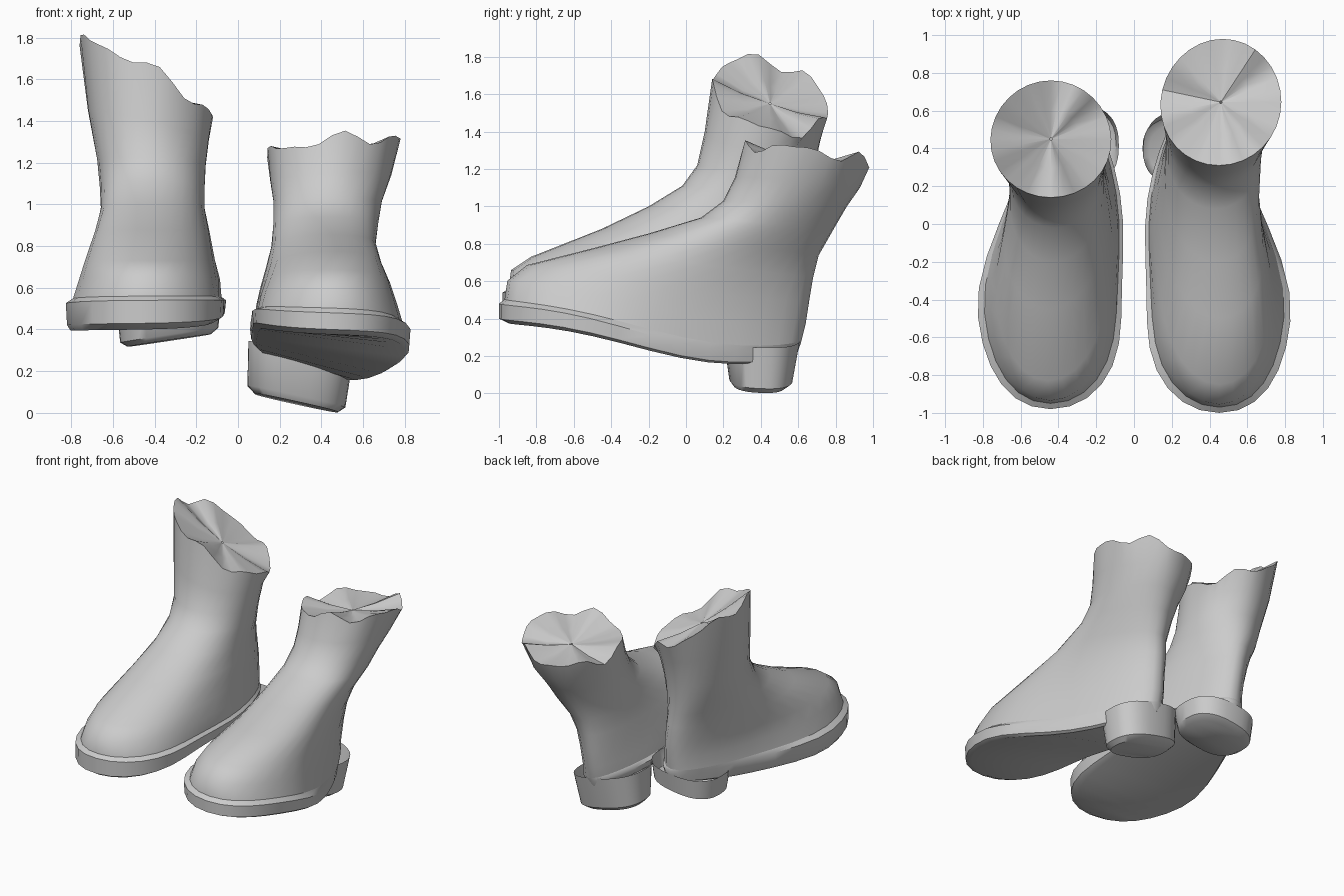
import bpy
import math
from mathutils import Vector

if "Cube" in bpy.data.objects:
    bpy.data.objects.remove(bpy.data.objects["Cube"])

N = 32
grey = bpy.data.materials.new("light grey")
grey.diffuse_color = (0.6, 0.6, 0.6, 1)
grey.use_nodes = True
grey.node_tree.nodes["Principled BSDF"].inputs["Base Color"].default_value = grey.diffuse_color


def ring(front, back, w, k=0.0, tilt=0.0, square=1.0, bend=0.0, ragged=0.0,
         twist=False, bow=0.0):
    """Loop from a front and a back point, half width, fore widening and roll."""
    f, b = Vector(front), Vector(back)
    c, a = (f + b) / 2, (f - b) / 2
    pts = []
    for i in range(N):
        t = 2 * math.pi * i / N
        co, si = math.cos(t), math.sin(t)
        co = math.copysign(abs(co) ** square, co)
        si = math.copysign(abs(si) ** square, si)
        roll = tilt * (1 - 0.8 * co) if twist else tilt
        p = c + a * co + Vector((1, 0, roll)) * (w * si * (1 + k * co))
        p.x += bow * math.exp(-((p.y + 0.35) / 0.35) ** 2)
        p.z -= bend * math.sin(2 * math.pi * (p.y + 0.2) / 1.6)
        p.z += ragged * (math.sin(5 * t + 1) + 0.6 * math.sin(8 * t))
        pts.append(p)
    return pts


def loft(name, rings, cap_bottom=False, angle=40):
    verts = [p for r in rings for p in r]
    faces = []
    for j in range(len(rings) - 1):
        for i in range(N):
            n = (i + 1) % N
            faces.append((j * N + i, j * N + n, (j + 1) * N + n, (j + 1) * N + i))
    if cap_bottom:  # strips across the underside
        for i in range(N // 2):
            q = [i, (N - i) % N, N - i - 1, i + 1]
            faces.append(tuple(dict.fromkeys(q)))
    me = bpy.data.meshes.new(name)
    me.from_pydata(verts, [], faces)
    me.materials.append(grey)
    ob = bpy.data.objects.new(name, me)
    bpy.context.collection.objects.link(ob)
    bpy.ops.object.select_all(action='DESELECT')
    ob.select_set(True)
    bpy.context.view_layer.objects.active = ob
    bpy.ops.object.shade_smooth_by_angle(angle=math.radians(angle))


def boot(side, front, back, widths, tilts, bend, bow, heel):
    """front and back hold (x, y, z) per ring from the sole up to the rim."""
    last = len(front) - 1
    rings = []
    for j, (f, b, w, tl) in enumerate(zip(front, back, widths, tilts)):
        k = max(0.0, 0.34 - 0.035 * max(0, j - 2))
        fade = max(0, 1 - max(0, j - 2) / 5)
        rings.append(ring(f, b, w, k, tl, 0.95 if j < 4 else 1.0, bend * fade,
                          0.025 if j == last else 0, j < 6, bow * fade))
    # shallow closing surface inside the rim
    rim = rings[-1]
    mid = sum(rim, Vector()) / N
    cap = [[p.lerp(mid, s) - Vector((0, 0, d)) for p in rim]
           for s, d in ((0.5, 0.03), (0.98, 0.04))]
    loft(side + "_sole", rings[:4], True)
    loft(side + "_upper", rings[3:], angle=60)
    loft(side + "_opening", [rim] + cap)
    loft(side + "_heel", [ring(*h, square=0.8) for h in heel], True)


W = [.33, .355, .36, .335, .32, .295, .265, .245, .25, .26, .29, .32]

# right-hand boot: toe raised, shaft leaning back and outward
boot("right",
     [(.45, -.95, .37), (.45, -1, .40), (.45, -1, .48), (.45, -.97, .50),
      (.45, -.955, .60), (.45, -.85, .68), (.45, -.5, .77), (.44, -.2, .855),
      (.43, .08, .94), (.43, .2, 1.03), (.44, .26, 1.15), (.45, .31, 1.31)],
     [(.31, .57, .22), (.31, .60, .23), (.31, .615, .27), (.32, .62, .29),
      (.32, .64, .37), (.33, .66, .50), (.34, .68, .62), (.37, .71, .74),
      (.41, .79, .88), (.43, .86, 1.0), (.45, .93, 1.1), (.47, .98, 1.23)],
     W, [-.2, -.2, -.17, -.16, -.1, -.05, 0, 0, 0, 0, .05, .1], .03, .05,
     [((.28, .25, .055), (.28, .53, .04), .2, 0, -.22),
      ((.28, .23, .085), (.28, .57, .07), .235, 0, -.22),
      ((.29, .20, .30), (.31, .61, .29), .25, 0, -.2)])

# left-hand boot: raised and level, rim sloping down to the inside
boot("left",
     [(-.45, -.93, .40), (-.44, -.98, .43), (-.44, -.98, .54), (-.44, -.95, .56),
      (-.44, -.935, .66), (-.45, -.83, .73), (-.44, -.45, .88), (-.43, -.2, 1.0),
      (-.42, -.02, 1.11), (-.42, .06, 1.22), (-.43, .10, 1.40), (-.44, .14, 1.66)],
     [(-.32, .60, .46), (-.32, .63, .47), (-.32, .645, .52), (-.33, .64, .54),
      (-.33, .65, .62), (-.34, .66, .74), (-.36, .66, .86), (-.38, .66, .96),
      (-.40, .67, 1.06), (-.41, .68, 1.18), (-.43, .72, 1.36), (-.44, .76, 1.52)],
     W, [.1, .08, .03, .02, 0, 0, 0, 0, 0, -.05, -.25, -.58], 0, -.05,
     [((-.33, .25, .35), (-.33, .57, .345), .2, 0, .15),
      ((-.33, .22, .375), (-.33, .62, .37), .235, 0, .15),
      ((-.33, .19, .50), (-.33, .64, .50), .25, 0, .1)])
